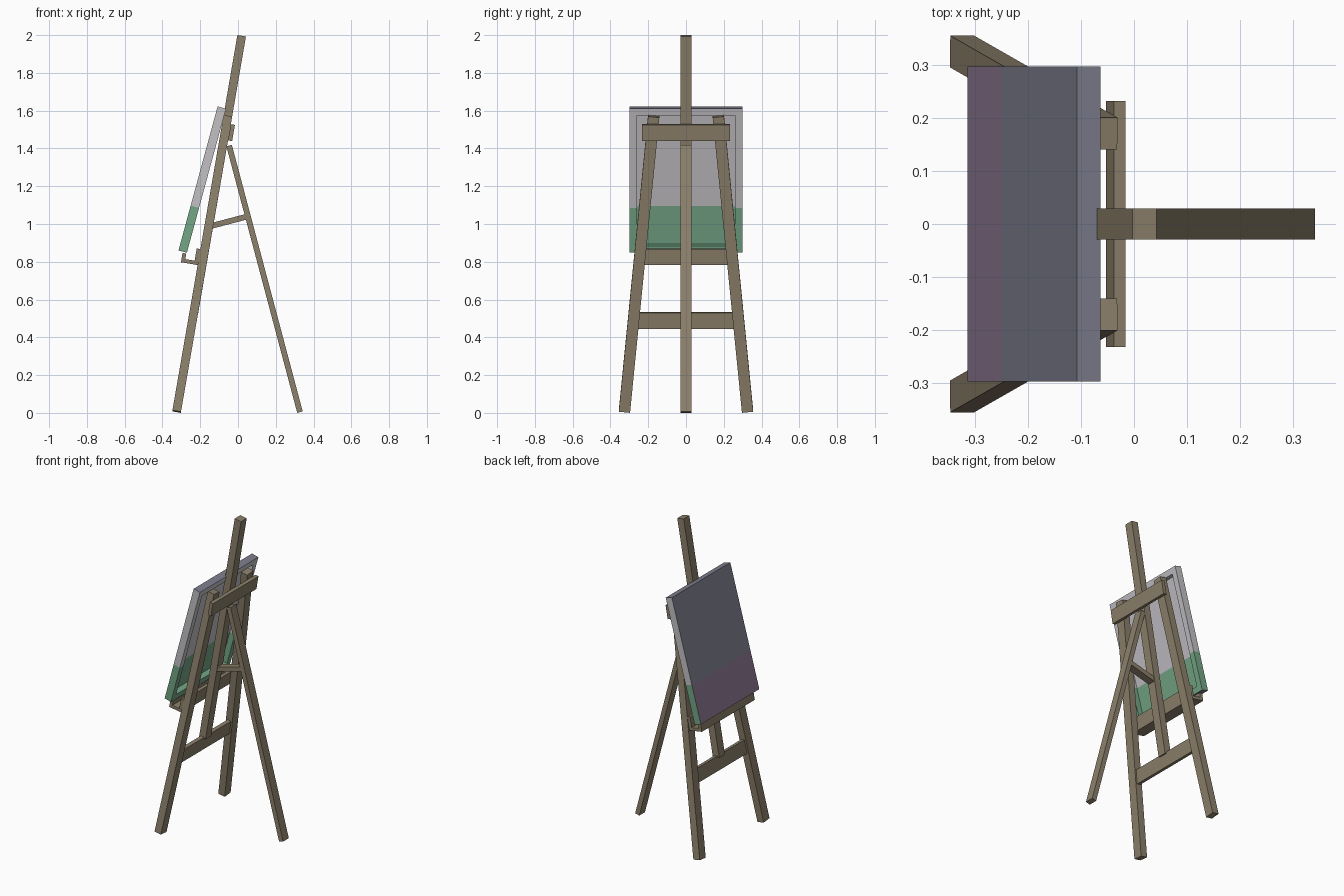
import bpy, bmesh, math
from mathutils import Vector, Matrix

if "Cube" in bpy.data.objects:
    bpy.data.objects.remove(bpy.data.objects["Cube"])


def material(name, rgb):
    m = bpy.data.materials.new(name)
    lin = [(c / 255 / 12.92 if c / 255 <= 0.04045 else ((c / 255 + 0.055) / 1.055) ** 2.4) for c in rgb]
    m.diffuse_color = (*lin, 1)
    m.use_nodes = True
    m.node_tree.nodes["Principled BSDF"].inputs["Base Color"].default_value = m.diffuse_color
    return m


wood = material("brown wood", (140, 128, 107))
grey = material("pale grey canvas", (194, 192, 196))
green = material("green canvas", (116, 166, 134))
slate = material("slate paint", (126, 126, 143))
purple = material("mauve paint", (138, 118, 144))


def add_object(name, bm, mats):
    me = bpy.data.meshes.new(name)
    bm.to_mesh(me)
    bm.free()
    for m in mats:
        me.materials.append(m)
    ob = bpy.data.objects.new(name, me)
    bpy.context.collection.objects.link(ob)
    return ob


def beam(name, p0, p1, width, thick):
    """Square-cut beam between two points; width runs along y, thick across it."""
    p0, p1 = Vector(p0), Vector(p1)
    d = (p1 - p0).normalized()
    y = Vector((0, 1, 0))
    y = (y - d * y.dot(d)).normalized()
    n = y.cross(d)
    rot = Matrix((n, y, d)).transposed().to_4x4()
    bm = bmesh.new()
    bmesh.ops.create_cube(bm, size=1)
    bm.transform(Matrix.Translation((p0 + p1) / 2) @ rot
                 @ Matrix.Diagonal((thick, width, (p1 - p0).length, 1)))
    return add_object(name, bm, [wood])


# Plane of the front frame, leaning back towards +x
LEAN = math.atan(0.1725)
FOOT_X = -0.325


def leaning(s, n):
    return Vector((FOOT_X + s * math.sin(LEAN) + n * math.cos(LEAN), 0,
                   s * math.cos(LEAN) - n * math.sin(LEAN)))


def plank(name, s0, s1, n0, n1, width):
    mid = (n0 + n1) / 2
    return beam(name, leaning(s0, mid), leaning(s1, mid), width, n1 - n0)


# Front legs, splayed sideways
for side, label in ((1, "left"), (-1, "right")):
    beam("front_leg_" + label, (FOOT_X, side * 0.326, 0.007),
         (-0.054, side * 0.171, 1.57), 0.06, 0.046)

# Mast, rear leg and the brace between them
plank("mast", 0.53, 2.026, -0.023, 0.023, 0.058)
beam("rear_leg", (0.328, 0, 0.004), (-0.047, 0, 1.415), 0.058, 0.03)
beam("brace", (-0.14, 0, 0.99), (0.05, 0, 1.04), 0.05, 0.03)

# Crossbars
plank("lower_crossbar", 0.452, 0.54, -0.012, 0.012, 0.512)
plank("upper_crossbar", 1.468, 1.555, 0.023, 0.045, 0.464)

# Tray: back board, shelf and lip
plank("tray_back", 0.79, 0.876, -0.043, -0.023, 0.54)
plank("tray_shelf", 0.79, 0.81, -0.113, -0.043, 0.54)
plank("tray_lip", 0.81, 0.84, -0.113, -0.093, 0.54)

# Canvas: box with a recessed back, split into an upper and a lower colour
W, H, T, SPLIT = 0.596, 0.79, 0.046, 0.246
bm = bmesh.new()
bmesh.ops.create_cube(bm, size=1)
bm.transform(Matrix.Translation((T / 2, 0, H / 2)) @ Matrix.Diagonal((T, W, H, 1)))
bm.normal_update()
back = max(bm.faces, key=lambda f: f.normal.x)
bmesh.ops.inset_individual(bm, faces=[back], thickness=0.038, use_even_offset=True)
inner = bmesh.ops.extrude_discrete_faces(bm, faces=[back])["faces"][0]
bmesh.ops.translate(bm, verts=inner.verts[:], vec=(-0.036, 0, 0))
bmesh.ops.bisect_plane(bm, geom=bm.verts[:] + bm.edges[:] + bm.faces[:],
                       plane_co=(0, 0, SPLIT), plane_no=(0, 0, 1))
bmesh.ops.recalc_face_normals(bm, faces=bm.faces[:])
bm.normal_update()
for f in bm.faces:
    c = f.calc_center_median()
    painted = f.normal.x < -0.5 or c.z > H - 0.001 or c.z < 0.001
    f.material_index = (2 if painted else 0) + (1 if c.z < SPLIT else 0)
canvas = add_object("canvas", bm, [grey, green, slate, purple])
canvas.matrix_world = Matrix.Translation((-0.315, 0, 0.86)) @ Matrix.Rotation(math.radians(15.2), 4, 'Y')
